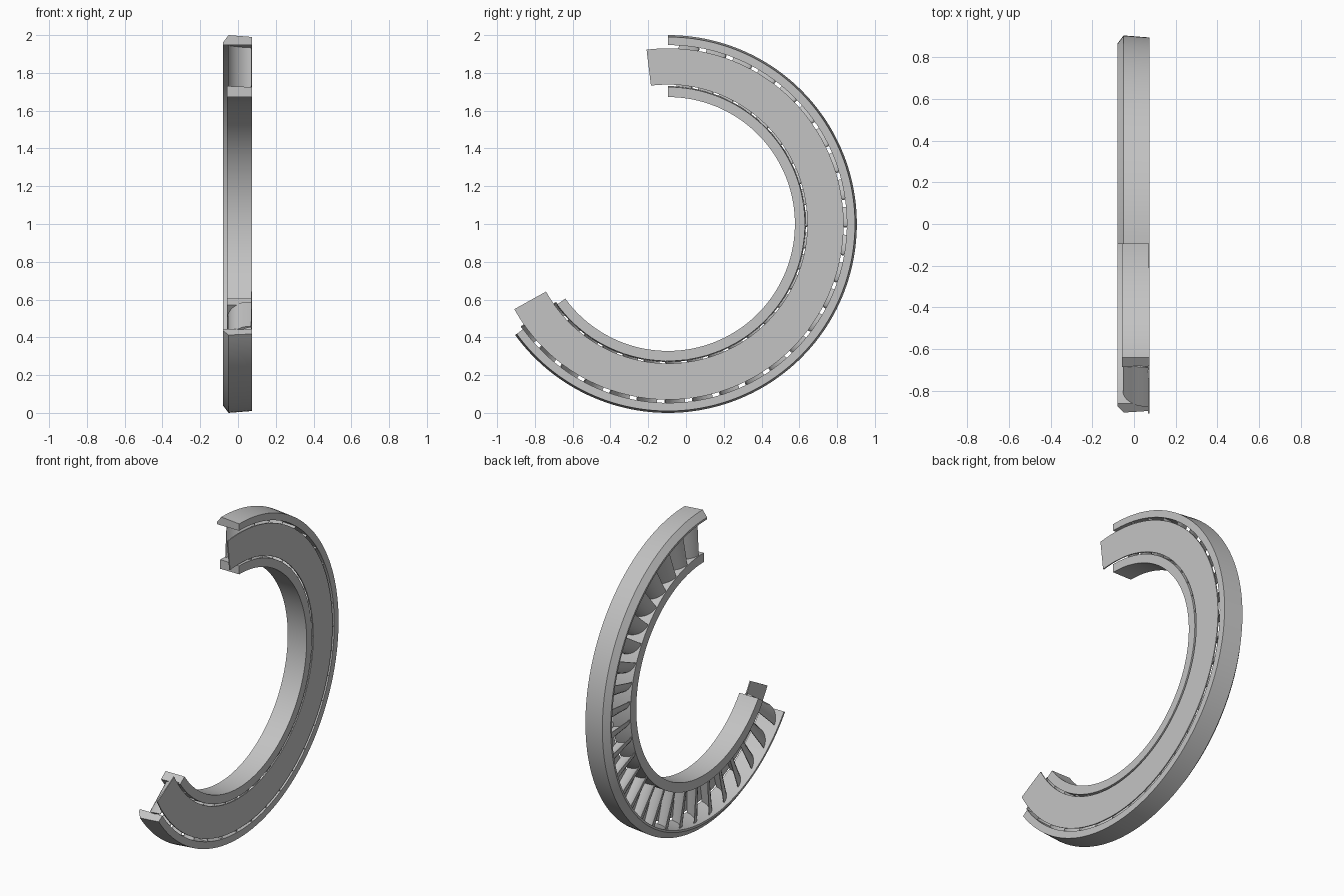
import bpy
import bmesh
from math import cos, sin, radians, pi

old = bpy.data.objects.get("Cube")
if old:
    bpy.data.objects.remove(old, do_unlink=True)

metal = bpy.data.materials.new("light_grey_metal")
metal.use_nodes = True
GREY = (0.55, 0.55, 0.55, 1)
metal.diffuse_color = GREY
metal.node_tree.nodes["Principled BSDF"].inputs["Base Color"].default_value = GREY

CENTRE_Y, CENTRE_Z = -0.0955, 1.0
RING_START, RING_END = -144, 90
PLATE_START, PLATE_END = -151, 97


def polar(x, r, angle):
    """Point at a radius and angle around the wheel axis."""
    return (x, CENTRE_Y + r * cos(angle), CENTRE_Z + r * sin(angle))


def loft(name, sections):
    """Join matching closed sections into a capped solid."""
    bm = bmesh.new()
    rows = [[bm.verts.new(p) for p in s] for s in sections]
    n = len(rows[0])
    for a, b in zip(rows, rows[1:]):
        for i in range(n):
            j = (i + 1) % n
            bm.faces.new((a[i], a[j], b[j], b[i]))
    bm.faces.new(rows[0])
    bm.faces.new(rows[-1])
    bmesh.ops.recalc_face_normals(bm, faces=bm.faces)
    mesh = bpy.data.meshes.new(name)
    bm.to_mesh(mesh)
    bm.free()
    mesh.materials.append(metal)
    obj = bpy.data.objects.new(name, mesh)
    bpy.context.collection.objects.link(obj)
    bpy.ops.object.select_all(action='DESELECT')
    obj.select_set(True)
    bpy.context.view_layer.objects.active = obj
    bpy.ops.object.shade_smooth_by_angle(angle=radians(30))
    return obj


def arc_sweep(name, profile, start, end, steps=120):
    """Sweep an (x, radius) profile around the wheel axis."""
    angles = [radians(start + (end - start) * i / steps) for i in range(steps + 1)]
    return loft(name, [[polar(x, r, a) for x, r in profile] for a in angles])


# Outer rim with a slightly conical outside and a chamfered edge
arc_sweep("outer_rim", [(-0.05, 1.0), (0.075, 0.99), (0.075, 0.947),
                        (-0.08, 0.947), (-0.08, 0.96)], RING_START, RING_END)

# Inner rim
arc_sweep("inner_rim", [(-0.057, 0.672), (0.075, 0.672), (0.075, 0.725),
                        (-0.057, 0.73)], RING_START, RING_END)

# Thin side plate
arc_sweep("side_plate", [(0.068, 0.738), (0.075, 0.738), (0.075, 0.93),
                         (0.068, 0.93)], PLATE_START, PLATE_END)


# Curved vanes: axial at the plate, turning along the rim at the open side
def vane_outline(steps=10):
    outer, inner = [], []
    for i in range(steps + 1):
        s = i / steps
        turn = s * radians(75)
        x = 0.07 - 0.122 * sin(turn) / sin(radians(75))
        t = 0.095 * (1 - cos(turn)) / (1 - cos(radians(75)))
        half = 0.002 + 0.006 * sin(pi * s)
        outer.append((x - half * sin(turn), t - half * cos(turn)))
        inner.append((x + half * sin(turn), t + half * cos(turn)))
    return outer + inner[::-1]


VANES, PITCH, MID_RADIUS = 26, 9, 0.84
outline = vane_outline()
for k in range(VANES):
    base = radians(-145 + k * PITCH)
    loft(f"vane_{k + 1}", [[polar(x, r, base + t / MID_RADIUS) for x, t in outline]
                           for r in (0.722, 0.95)])
